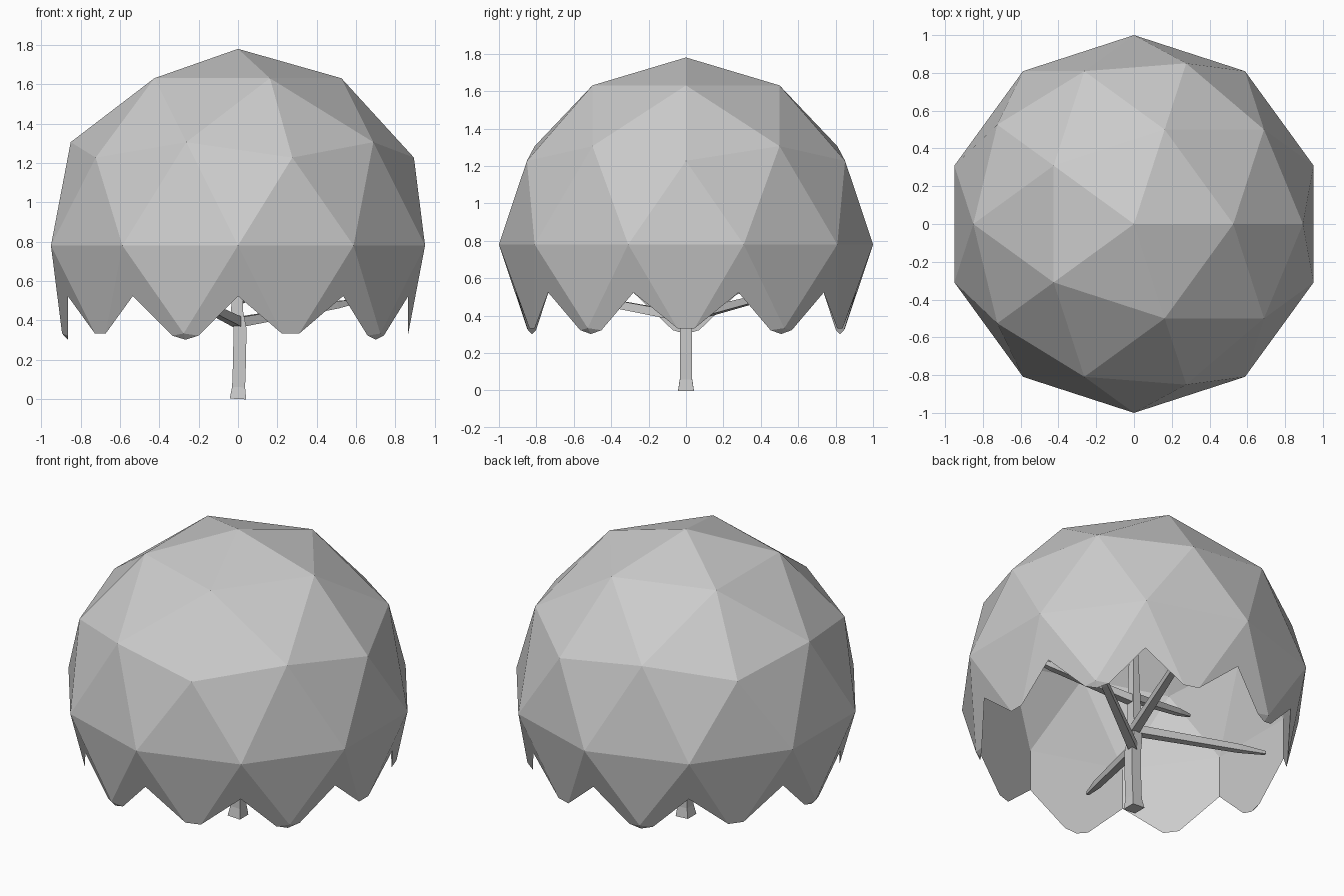
import bpy, bmesh
from mathutils import Vector

if "Cube" in bpy.data.objects:
    bpy.data.objects.remove(bpy.data.objects["Cube"])

CENTRE = Vector((0, 0, 0.78))


def make_object(name, bm):
    bmesh.ops.recalc_face_normals(bm, faces=bm.faces)
    mesh = bpy.data.meshes.new(name)
    bm.to_mesh(mesh)
    bm.free()
    obj = bpy.data.objects.new(name, mesh)
    bpy.context.collection.objects.link(obj)
    return obj


def sweep(bm, points, radii):
    """Square tube through the points, with a half width at each."""
    pts = [Vector(p) for p in points]
    rings = []
    for i, p in enumerate(pts):
        d = (pts[min(i + 1, len(pts) - 1)] - pts[max(i - 1, 0)]).normalized()
        ref = Vector((0, 1, 0)) if abs(d.z) > 0.8 else Vector((0, 0, 1))
        u = d.cross(ref).normalized()
        v = d.cross(u)
        r = radii[i]
        rings.append([bm.verts.new(p + u * a * r + v * b * r)
                      for a, b in ((-1, -1), (1, -1), (1, 1), (-1, 1))])
    for lo, hi in zip(rings, rings[1:]):
        for k in range(4):
            bm.faces.new((lo[k], lo[(k + 1) % 4], hi[(k + 1) % 4], hi[k]))
    bm.faces.new(rings[0][::-1])
    bm.faces.new(rings[-1])


# Outer foliage ball
bm = bmesh.new()
bmesh.ops.create_icosphere(bm, subdivisions=2, radius=1)
bmesh.ops.translate(bm, verts=bm.verts, vec=CENTRE)
canopy = make_object("canopy", bm)

# Hollow: smaller dome with a straight ten-sided skirt, leaves a zigzag hem
bm = bmesh.new()
bmesh.ops.create_icosphere(bm, subdivisions=2, radius=0.91)
bmesh.ops.delete(bm, geom=[v for v in bm.verts if v.co.z < -0.01], context='VERTS')
rim = [e for e in bm.edges if e.is_boundary]
ext = bmesh.ops.extrude_edge_only(bm, edges=rim)["geom"]
bmesh.ops.translate(bm, vec=(0, 0, -1.2),
                    verts=[g for g in ext if isinstance(g, bmesh.types.BMVert)])
bmesh.ops.holes_fill(bm, edges=[e for e in bm.edges if e.is_boundary], sides=0)
bmesh.ops.translate(bm, verts=bm.verts, vec=CENTRE)
hollow = make_object("hollow_cutter", bm)

mod = canopy.modifiers.new("hollow", 'BOOLEAN')
mod.operation = 'DIFFERENCE'
mod.solver = 'EXACT'
mod.object = hollow
bpy.context.view_layer.update()
graph = bpy.context.evaluated_depsgraph_get()
cut_mesh = bpy.data.meshes.new_from_object(canopy.evaluated_get(graph))
canopy.modifiers.clear()
canopy.data = cut_mesh
bpy.data.objects.remove(hollow)

# Trunk, slightly crooked
bm = bmesh.new()
sweep(bm, [(0, 0, 0), (0.003, 0, 0.06), (0.008, 0, 0.2), (0.01, 0, 0.36),
           (-0.005, 0, 0.45), (0, 0, 0.72), (0.02, 0.02, 1.1)],
      [0.042, 0.033, 0.033, 0.033, 0.03, 0.026, 0.015])
make_object("trunk", bm)

# Branches in three pairs: start height, tip, start half width
branches = [
    (0.39, (-0.28, -0.74, 0.53), 0.025),
    (0.39, (0.62, 0.42, 0.50), 0.025),
    (0.51, (-0.80, 0.20, 0.57), 0.025),
    (0.51, (0.25, 0.72, 0.58), 0.025),
    (0.70, (0.62, -0.16, 0.82), 0.024),
    (0.72, (-0.50, -0.11, 0.84), 0.022),
]
for i, (z, tip, r) in enumerate(branches):
    bm = bmesh.new()
    start, tip = Vector((0, 0, z)), Vector(tip)
    mid = start.lerp(tip, 0.8)
    sweep(bm, [start, mid, tip], [r, r * 0.75, r * 0.35])
    make_object(f"branch_{i + 1}", bm)
